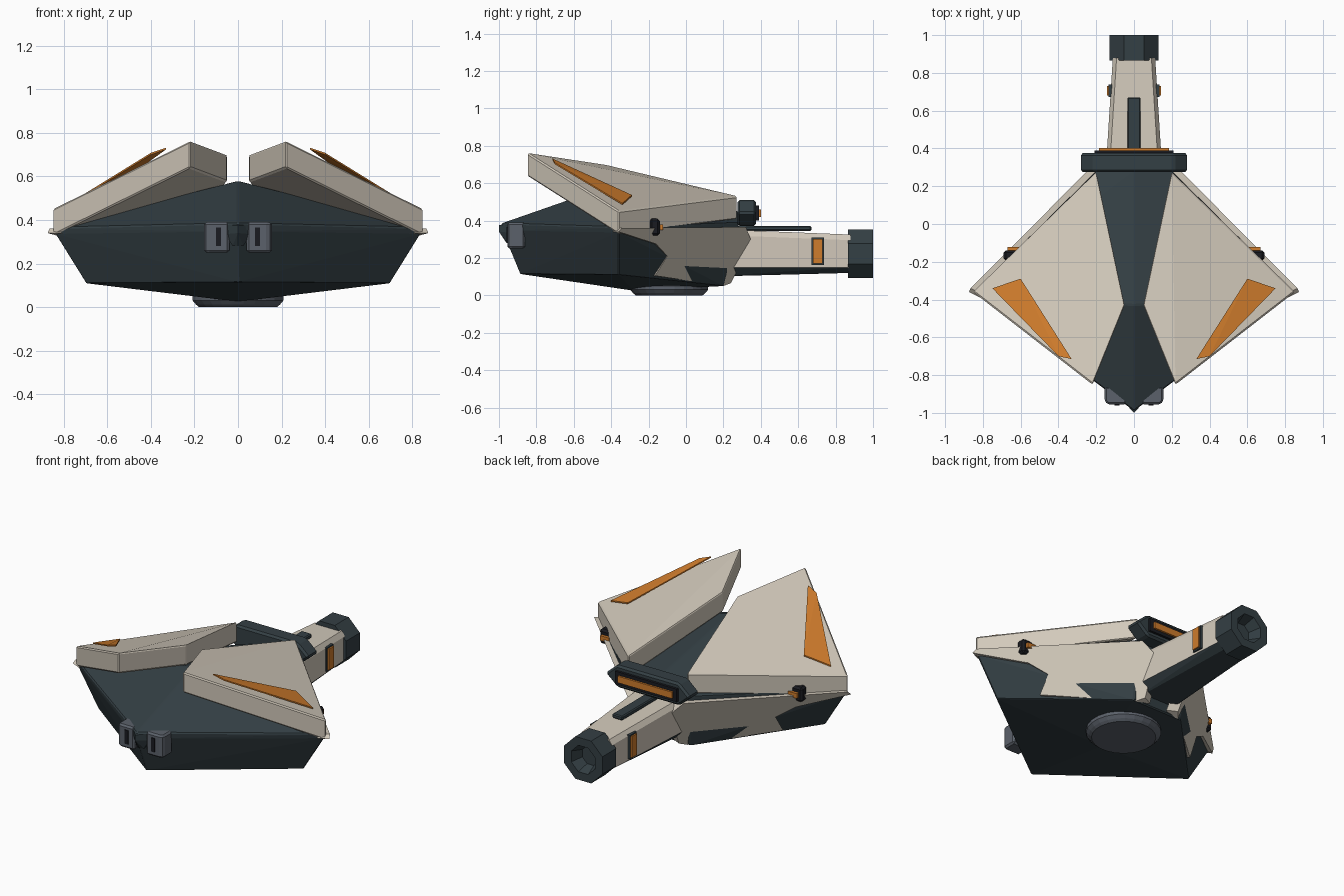
import bpy, bmesh, math
from mathutils import Vector

if "Cube" in bpy.data.objects:
    bpy.data.objects.remove(bpy.data.objects["Cube"])


def material(name, rgb):
    m = bpy.data.materials.new(name)
    m.diffuse_color = (*rgb, 1)
    m.use_nodes = True
    m.node_tree.nodes["Principled BSDF"].inputs["Base Color"].default_value = m.diffuse_color
    return m


BEIGE = material("beige armour", (0.65, 0.59, 0.50))
DARK = material("dark slate", (0.034, 0.050, 0.058))
GREY = material("steel grey", (0.105, 0.12, 0.145))
BLACK = material("black", (0.010, 0.011, 0.015))
ORANGE = material("orange", (0.62, 0.20, 0.025))


def finish(bm, name, mats, bevel=0.0, rule=None):
    bmesh.ops.recalc_face_normals(bm, faces=bm.faces)
    bm.normal_update()
    if rule:
        for f in bm.faces:
            f.material_index = rule(f)
    me = bpy.data.meshes.new(name)
    bm.to_mesh(me)
    bm.free()
    for m in mats:
        me.materials.append(m)
    ob = bpy.data.objects.new(name, me)
    bpy.context.collection.objects.link(ob)
    if bevel:
        b = ob.modifiers.new("edge", 'BEVEL')
        b.width, b.segments, b.limit_method = bevel, 1, 'ANGLE'
        b.angle_limit = math.radians(25)
    return ob


def solid(name, pts, mat, bevel=0.0, mirror=False, extra=None, rule=None):
    """Convex solid through points; mirror adds the opposite half of the points."""
    if mirror:
        pts = list(pts) + [(-x, y, z) for x, y, z in pts if x > 1e-4]
    bm = bmesh.new()
    for p in pts:
        bm.verts.new(p)
    r = bmesh.ops.convex_hull(bm, input=bm.verts)
    bmesh.ops.delete(bm, geom=[v for v in bm.verts if not v.link_faces], context='VERTS')
    bmesh.ops.dissolve_limit(bm, angle_limit=0.02, verts=bm.verts, edges=bm.edges)
    return finish(bm, name, [mat] + ([extra] if extra else []), bevel, rule)


def box(name, x, y, z, mat, bevel=0.0):
    return solid(name, [(a, b, c) for a in x for b in y for c in z], mat, bevel)


def prism(name, pts, offset, mat, bevel=0.0):
    """Polygon extruded along an offset."""
    bm = bmesh.new()
    a = [bm.verts.new(p) for p in pts]
    b = [bm.verts.new(Vector(p) + Vector(offset)) for p in pts]
    bm.faces.new(a)
    bm.faces.new(b[::-1])
    for i in range(len(a)):
        j = (i + 1) % len(a)
        bm.faces.new((a[i], b[i], b[j], a[j]))
    return finish(bm, name, [mat], bevel)


def lathe(name, centre, axis, rings, sides, mat, bevel=0.0):
    """Capped stack of regular rings given as (position, radius)."""
    bm = bmesh.new()
    loops = []
    for t, r in rings:
        loop = []
        for i in range(sides):
            a = math.tau * (i + 0.5) / sides
            u, v = r * math.cos(a), r * math.sin(a)
            p = (u, t, v) if axis == 'y' else (u, v, t)
            loop.append(bm.verts.new(Vector(centre) + Vector(p)))
        loops.append(loop)
    for a, b in zip(loops, loops[1:]):
        for i in range(sides):
            j = (i + 1) % sides
            bm.faces.new((a[i], a[j], b[j], b[i]))
    bm.faces.new(loops[0])
    bm.faces.new(loops[-1])
    return finish(bm, name, [mat], bevel)


# Faceted main hull with a thin rim
solid("hull", [
    (0, -0.99, 0.385), (0, -0.43, 0.58), (0, 0.28, 0.45), (0.2, 0.28, 0.39),
    (0.85, -0.36, 0.365), (0.84, -0.36, 0.335), (0, -0.985, 0.345), (0.2, 0.28, 0.35),
    (0.70, -0.36, 0.11), (0, -0.89, 0.115), (0, -0.28, 0.025), (0.17, 0.2, 0.05),
], DARK, 0.006, mirror=True)

# Round turntable under the hull
lathe("base_disc", (0, -0.09, 0), 'z',
      [(0, 0.18), (0.012, 0.195), (0.03, 0.21), (0.05, 0.21), (0.075, 0.17)], 24, GREY)

for s, side in ((1, "right"), (-1, "left")):
    # Thick sloping roof armour
    top = [(0.22, -0.85, 0.762), (0.852, -0.36, 0.45), (0.2, 0.275, 0.53), (0.05, -0.43, 0.698)]
    solid(side + "_roof_armour",
          [(s * x, y, z - d) for x, y, z in top for d in (0, 0.123)], BEIGE, 0.007)

    # Painted stripe plate on the roof
    stripe = [(0.33, -0.715, 0.732), (0.40, -0.70, 0.708), (0.75, -0.34, 0.492), (0.60, -0.29, 0.537)]
    solid(side + "_roof_stripe",
          [(s * x, y, z - d) for x, y, z in stripe for d in (0, 0.008)], ORANGE)

    # Notched armour panel on the rear flank
    outline = [(-0.36, 0.34), (-0.16, 0.275), (-0.10, 0.21), (-0.165, 0.105), (0.20, 0.05),
               (0.24, 0.065), (0.35, 0.29), (0.32, 0.365), (-0.34, 0.36)]
    panel = [(s * (0.525 - y - (0.36 - z) * 0.56), y, z) for y, z in outline]
    prism(side + "_flank_panel", panel, (-s * 0.06, -0.03, 0), BEIGE)

    # Small sensor pod on the flank
    box(side + "_sensor_pod", (s * 0.59, s * 0.69), (-0.195, -0.14), (0.32, 0.41), BLACK, 0.012)
    box(side + "_sensor_lens", (s * 0.61, s * 0.67), (-0.15, -0.122), (0.35, 0.38), ORANGE)

    # Nose intake block with black slots
    solid(side + "_nose_block",
          [(s * x, y, z) for z in (0.25, 0.39) for x, y in
           ((0.04, -0.86), (0.155, -0.86), (0.155, -0.94), (0.14, -0.955), (0.04, -0.955))],
          GREY, 0.012)
    for k, x in enumerate((0.065, 0.09)[1:]):
        box(side + "_nose_slot", (s * (x - 0.012), s * (x + 0.012)), (-0.96, -0.95),
            (0.28, 0.365), BLACK)

    # Orange vent on the barrel side
    box(side + "_barrel_vent", (s * 0.10, s * 0.143), (0.68, 0.73), (0.17, 0.30), ORANGE)
    box(side + "_vent_frame", (s * 0.10, s * 0.134), (0.672, 0.738), (0.162, 0.308), DARK)

# Pointed nose cap between the blocks
solid("nose_cap", [(0.055, -0.94, 0.375), (0.055, -0.94, 0.335), (0.025, -0.95, 0.28),
                   (0, -1.0, 0.375), (0, -1.0, 0.34), (0, -0.96, 0.28), (0.03, -0.93, 0.39),
                   (0.055, -0.88, 0.37), (0.025, -0.88, 0.28)], DARK, mirror=True)

# Tapered barrel: beige above, dark keel below
barrel = []
for y, w, t, b in ((0.12, 0.16, 0.355, 0.10), (0.88, 0.112, 0.325, 0.12)):
    barrel += [(w - 0.02, y, t), (w, y, t - 0.03), (w, y, 0.15), (w - 0.045, y, b)]
solid("barrel", barrel, BEIGE, mirror=True, extra=DARK,
      rule=lambda f: 1 if f.normal.z < -0.3 else 0)

# Octagonal muzzle with a recessed bore
lathe("muzzle", (0, 0, 0.222), 'y',
      [(0.865, 0.141), (1.0, 0.141), (1.0, 0.088), (0.93, 0.06)], 8, DARK)

# Slim rail on top of the barrel
box("barrel_rail", (-0.035, 0.035), (0.2, 0.67), (0.345, 0.372), DARK, 0.006)

# Wide rear lamp housing with pointed ends
hexagon = [(0.29, 0.44), (0.21, 0.51), (-0.21, 0.51), (-0.29, 0.44), (-0.21, 0.372), (0.21, 0.372)]
prism("lamp_housing", [(x, 0.275, z) for x, z in hexagon], (0, 0.1, 0), DARK, 0.012)
box("lamp_frame", (-0.21, 0.21), (0.36, 0.39), (0.40, 0.48), BLACK)
box("lamp_strip", (-0.185, 0.185), (0.38, 0.402), (0.42, 0.46), ORANGE)
